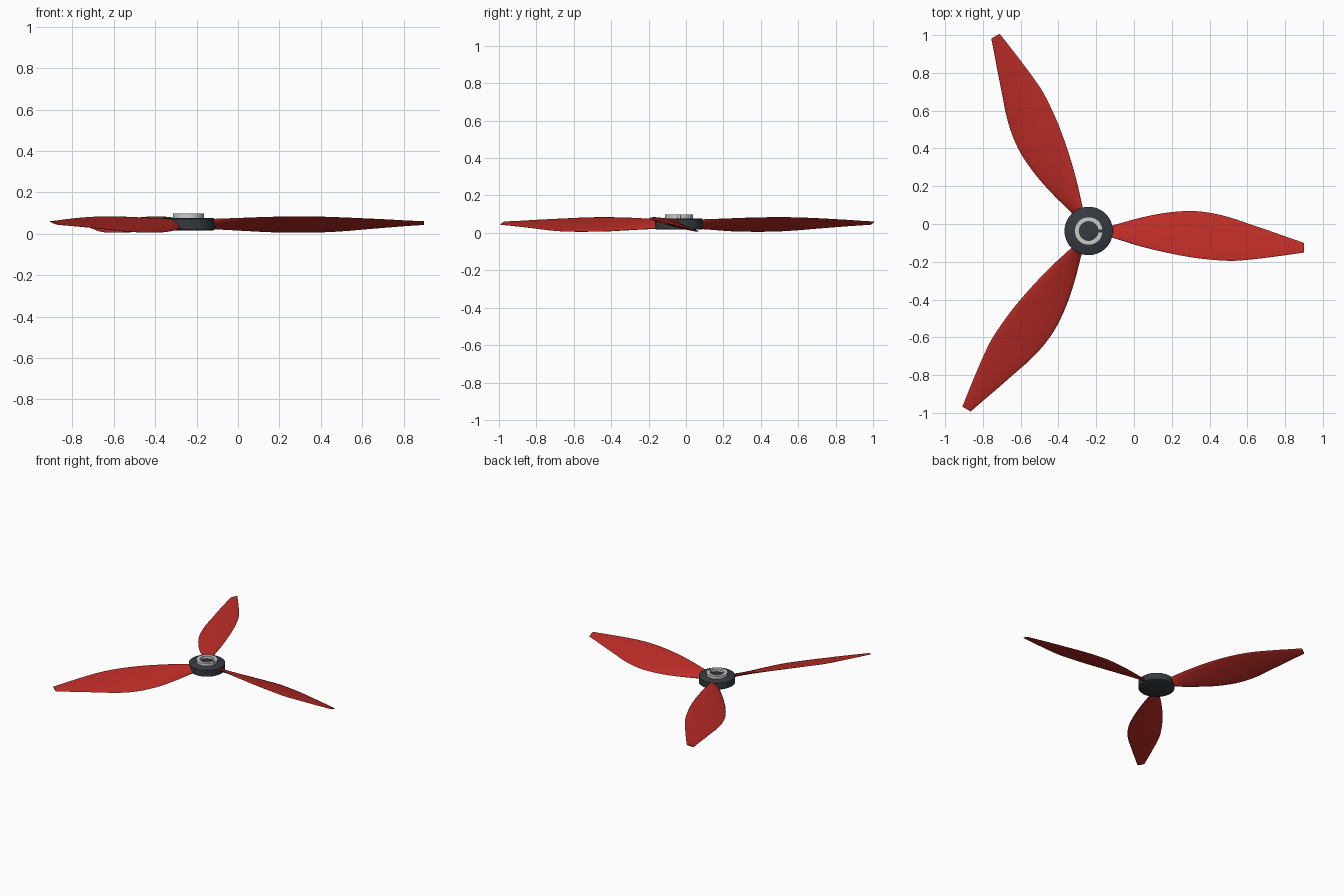
import bpy, bmesh, math
from mathutils import Matrix, Vector

if "Cube" in bpy.data.objects:
    bpy.data.objects.remove(bpy.data.objects["Cube"])

HUB = Vector((-0.24, -0.037, 0))


def material(name, rgb):
    m = bpy.data.materials.new(name)
    m.diffuse_color = (*rgb, 1)
    m.use_nodes = True
    m.node_tree.nodes["Principled BSDF"].inputs["Base Color"].default_value = m.diffuse_color
    return m


def finish(bm, name, mat=None):
    bmesh.ops.recalc_face_normals(bm, faces=bm.faces)
    me = bpy.data.meshes.new(name)
    bm.to_mesh(me)
    bm.free()
    ob = bpy.data.objects.new(name, me)
    bpy.context.collection.objects.link(ob)
    if mat:
        me.materials.append(mat)
    bpy.context.view_layer.objects.active = ob
    ob.select_set(True)
    bpy.ops.object.shade_smooth_by_angle(angle=math.radians(40))
    ob.select_set(False)
    return ob


def sweep(name, profile, start, end, steps, mat=None, closed=False):
    """Turn an (r, z) profile about the hub axis; an open arc gets end caps."""
    bm = bmesh.new()
    rings = []
    for i in range(steps if closed else steps + 1):
        a = start + (end - start) * i / steps
        rings.append([bm.verts.new(HUB + Vector((r * math.cos(a), r * math.sin(a), z)))
                      for r, z in profile])
    n = len(profile)
    pairs = list(zip(rings, rings[1:])) + ([(rings[-1], rings[0])] if closed else [])
    for p, q in pairs:
        for j in range(n - 1 if closed else n):
            k = (j + 1) % n
            bm.faces.new((p[j], q[j], q[k], p[k]))
    if closed:
        bm.faces.new([r[0] for r in rings])
        bm.faces.new([r[-1] for r in rings])
    else:
        bm.faces.new(rings[0])
        bm.faces.new(rings[-1])
    return finish(bm, name, mat)


def smooth_rows(rows, sub):
    """Catmull-Rom interpolation through the station rows."""
    out = []
    for i in range(len(rows) - 1):
        a, b, c, d = (rows[max(i - 1, 0)], rows[i], rows[i + 1],
                      rows[min(i + 2, len(rows) - 1)])
        for s in range(sub):
            t = s / sub
            out.append([0.5 * (2 * q + (r - p) * t + (2 * p - 5 * q + 4 * r - u) * t * t
                               + (3 * q - p - 3 * r + u) * t ** 3)
                        for p, q, r, u in zip(a, b, c, d)])
    return out + [rows[-1]]


red = material("red", (0.5, 0.025, 0.02))
dark = material("dark", (0.035, 0.043, 0.05))

# hub with softened rims
sweep("hub", [(0.12, 0.017), (0.128, 0.022), (0.128, 0.071), (0.12, 0.077)],
      0, 2 * math.pi, 64, dark, closed=True)

# split retaining ring on top of the hub
gap = 0.09
sweep("retaining_ring", [(0.05, 0.07), (0.075, 0.07), (0.075, 0.098), (0.05, 0.098)],
      gap, 2 * math.pi - gap, 56)

# blade stations: radius, low edge, high edge, half rise, half thickness, mid height
stations = [
    (0.08, 0.018, -0.022, 0.018, 0.015, 0.047),
    (0.15, 0.036, -0.043, 0.023, 0.013, 0.047),
    (0.27, 0.069, -0.080, 0.030, 0.011, 0.046),
    (0.40, 0.095, -0.112, 0.036, 0.010, 0.045),
    (0.535, 0.106, -0.138, 0.038, 0.009, 0.045),
    (0.65, 0.095, -0.152, 0.037, 0.008, 0.045),
    (0.757, 0.069, -0.158, 0.032, 0.008, 0.046),
    (0.85, 0.037, -0.152, 0.026, 0.007, 0.048),
    (0.96, 0.000, -0.139, 0.019, 0.006, 0.050),
    (1.05, -0.032, -0.127, 0.013, 0.005, 0.051),
    (1.14, -0.063, -0.114, 0.008, 0.004, 0.052),
]

# three twisted blades
for b in range(3):
    bm = bmesh.new()
    turn = Matrix.Translation(HUB) @ Matrix.Rotation(b * math.tau / 3, 4, 'Z')
    rings = []
    for r, lo, hi, rise, thick, mid in smooth_rows(stations, 4):
        ring = []
        for k in range(24):
            a = k * math.tau / 24
            u, v = math.cos(a), math.sin(a)
            y = (lo + hi) / 2 + u * (lo - hi) / 2
            ring.append(bm.verts.new(turn @ Vector((r, y, mid - rise * u + thick * v))))
        rings.append(ring)
    for p, q in zip(rings, rings[1:]):
        for j in range(24):
            k = (j + 1) % 24
            bm.faces.new((p[j], q[j], q[k], p[k]))
    bm.faces.new(rings[0])
    bm.faces.new(rings[-1])
    finish(bm, f"blade_{b + 1}", red)
